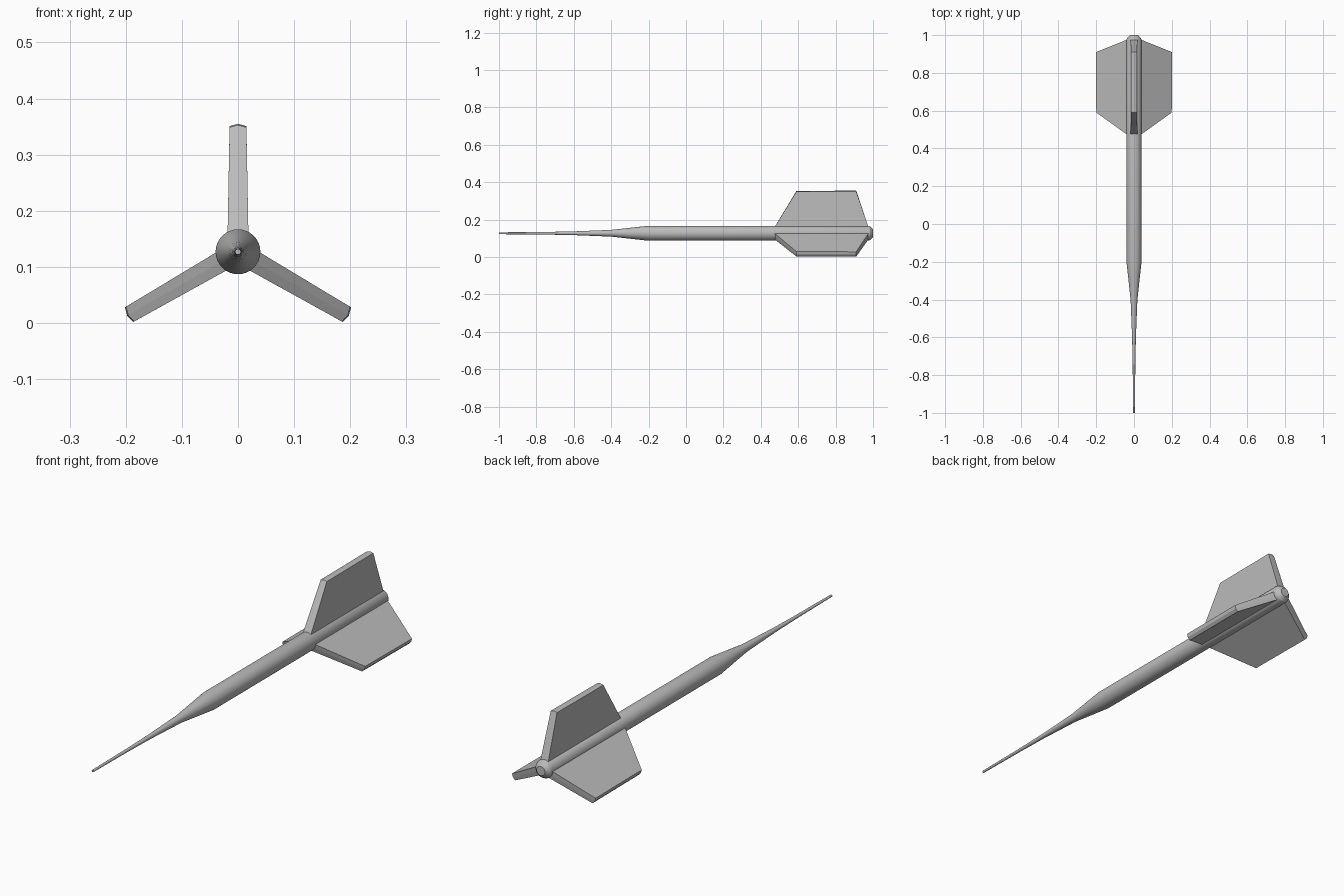
import bpy
import bmesh
import math
from mathutils import Matrix

cube = bpy.data.objects.get("Cube")
if cube:
    bpy.data.objects.remove(cube, do_unlink=True)

AXIS_Z = 0.127
SIDES = 32

grey = bpy.data.materials.new("plain grey")
grey.use_nodes = True
grey.diffuse_color = (0.5, 0.5, 0.5, 1)
grey.node_tree.nodes["Principled BSDF"].inputs["Base Color"].default_value = (0.5, 0.5, 0.5, 1)


def finish(bm, name):
    bmesh.ops.recalc_face_normals(bm, faces=bm.faces)
    mesh = bpy.data.meshes.new(name)
    bm.to_mesh(mesh)
    bm.free()
    mesh.materials.append(grey)
    obj = bpy.data.objects.new(name, mesh)
    obj.location.z = AXIS_Z
    bpy.context.collection.objects.link(obj)
    return obj


def bridge(bm, a, b):
    for i in range(len(a)):
        j = (i + 1) % len(a)
        bm.faces.new((a[i], a[j], b[j], b[i]))


# Shaft: (y, radius) profile turned round the long axis
profile = [(-1, 0.005), (-0.75, 0.007), (-0.6, 0.010), (-0.4, 0.018),
           (-0.3, 0.029), (-0.2, 0.040), (0.975, 0.040), (0.985, 0.036), (1, 0.020)]
bm = bmesh.new()
rings = []
for y, r in profile:
    angles = [math.tau * i / SIDES for i in range(SIDES)]
    rings.append([bm.verts.new((r * math.cos(a), y, r * math.sin(a))) for a in angles])
for a, b in zip(rings, rings[1:]):
    bridge(bm, a, b)
bm.faces.new(rings[0])
bm.faces.new(rings[-1])
shaft = finish(bm, "shaft")
bpy.ops.object.select_all(action='DESELECT')
shaft.select_set(True)
bpy.context.view_layer.objects.active = shaft
bpy.ops.object.shade_smooth_by_angle(angle=math.radians(25))

# Flights: (y, distance from axis, half thickness, crown) outline, thinner at the tip
outline = [(0.455, 0.0, 0.019, 0), (0.475, 0.035, 0.0185, 0), (0.59, 0.222, 0.015, 0.004),
           (0.91, 0.224, 0.015, 0.004), (0.975, 0.035, 0.0185, 0), (0.975, 0.0, 0.019, 0)]
for name, turn in (("top_flight", 0), ("left_flight", 120), ("right_flight", -120)):
    bm = bmesh.new()
    loops = []
    for side in (-1, 0, 1):
        loops.append([bm.verts.new((side * h, y, r + (crown if side == 0 else 0)))
                      for y, r, h, crown in outline])
    bridge(bm, loops[0], loops[1])
    bridge(bm, loops[1], loops[2])
    bm.faces.new(loops[0])
    bm.faces.new(loops[2])
    bmesh.ops.transform(bm, matrix=Matrix.Rotation(math.radians(turn), 4, 'Y'), verts=bm.verts)
    finish(bm, name)
